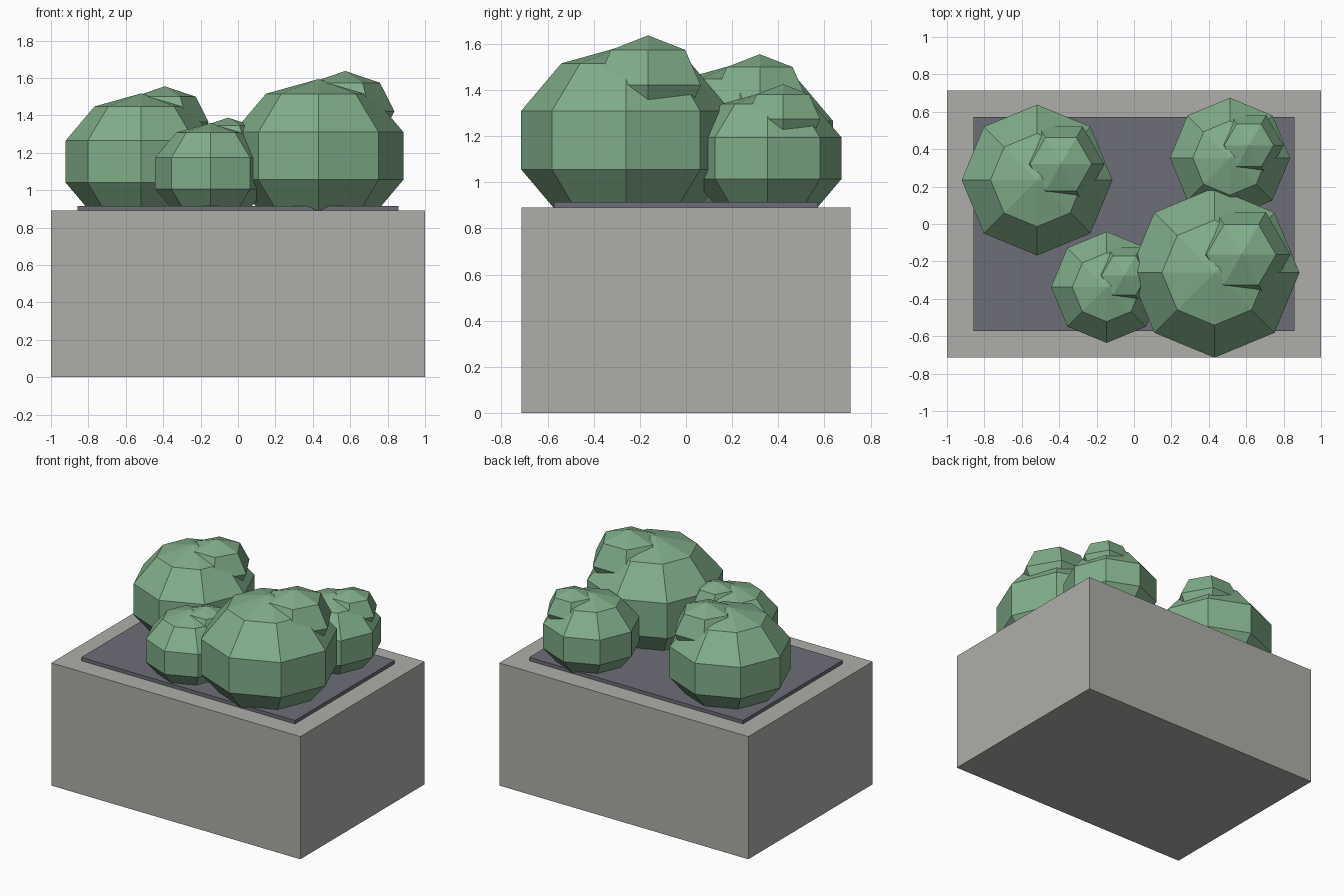
import bpy, bmesh, math

if "Cube" in bpy.data.objects:
    bpy.data.objects.remove(bpy.data.objects["Cube"])


def material(name, rgb):
    m = bpy.data.materials.new(name)
    m.diffuse_color = (*rgb, 1)
    m.use_nodes = True
    m.node_tree.nodes["Principled BSDF"].inputs["Base Color"].default_value = m.diffuse_color
    return m


STONE = material("stone grey", (0.42, 0.42, 0.395))
SOIL = material("dark slate soil", (0.15, 0.155, 0.185))
LEAF = material("leaf green", (0.22, 0.42, 0.25))


def add_object(name, bm, mat):
    bmesh.ops.recalc_face_normals(bm, faces=bm.faces)
    me = bpy.data.meshes.new(name)
    bm.to_mesh(me)
    bm.free()
    me.materials.append(mat)
    ob = bpy.data.objects.new(name, me)
    bpy.context.collection.objects.link(ob)
    return ob


def box(name, sx, sy, z0, z1, mat):
    bm = bmesh.new()
    bmesh.ops.create_cube(bm, size=1)
    for v in bm.verts:
        v.co = (v.co.x * sx, v.co.y * sy, z0 + (v.co.z + 0.5) * (z1 - z0))
    return add_object(name, bm, mat)


def ball(name, centre, r, rz, sides, rings, mat):
    """Faceted ball with a corner pointing along +x."""
    bm = bmesh.new()
    cx, cy, cz = centre
    top = bm.verts.new((cx, cy, cz + rz))
    bottom = bm.verts.new((cx, cy, cz - rz))
    loops = []
    for i in range(1, rings):
        a = math.pi * i / rings
        loops.append([bm.verts.new((cx + r * math.sin(a) * math.cos(2 * math.pi * k / sides),
                                    cy + r * math.sin(a) * math.sin(2 * math.pi * k / sides),
                                    cz + rz * math.cos(a))) for k in range(sides)])
    for k in range(sides):
        n = (k + 1) % sides
        bm.faces.new((top, loops[0][k], loops[0][n]))
        bm.faces.new((bottom, loops[-1][n], loops[-1][k]))
        for u, l in zip(loops, loops[1:]):
            bm.faces.new((u[k], l[k], l[n], u[n]))
    return add_object(name, bm, mat)


# Planter block and soil slab
SOIL_TOP = 0.915
box("planter_block", 2.0, 1.426, 0, 0.89, STONE)
box("soil_slab", 1.716, 1.144, 0.88, SOIL_TOP, SOIL)

# Bushes: a large faceted ball with a smaller offset tuft, scaled by size
bushes = [("front_right", 0.43, -0.26, 0.478),
          ("back_left", -0.518, 0.235, 0.424),
          ("back_right", 0.513, 0.353, 0.338),
          ("front_left", -0.146, -0.338, 0.313)]
for label, x, y, s in bushes:
    z = SOIL_TOP + 0.56 * s
    ball("bush_" + label, (x, y, z), s, 0.86 * s, 8, 5, LEAF)
    ball("tuft_" + label, (x + 0.3 * s, y + 0.2 * s, z + 0.5 * s),
         0.55 * s, 0.45 * s, 6, 4, LEAF)
